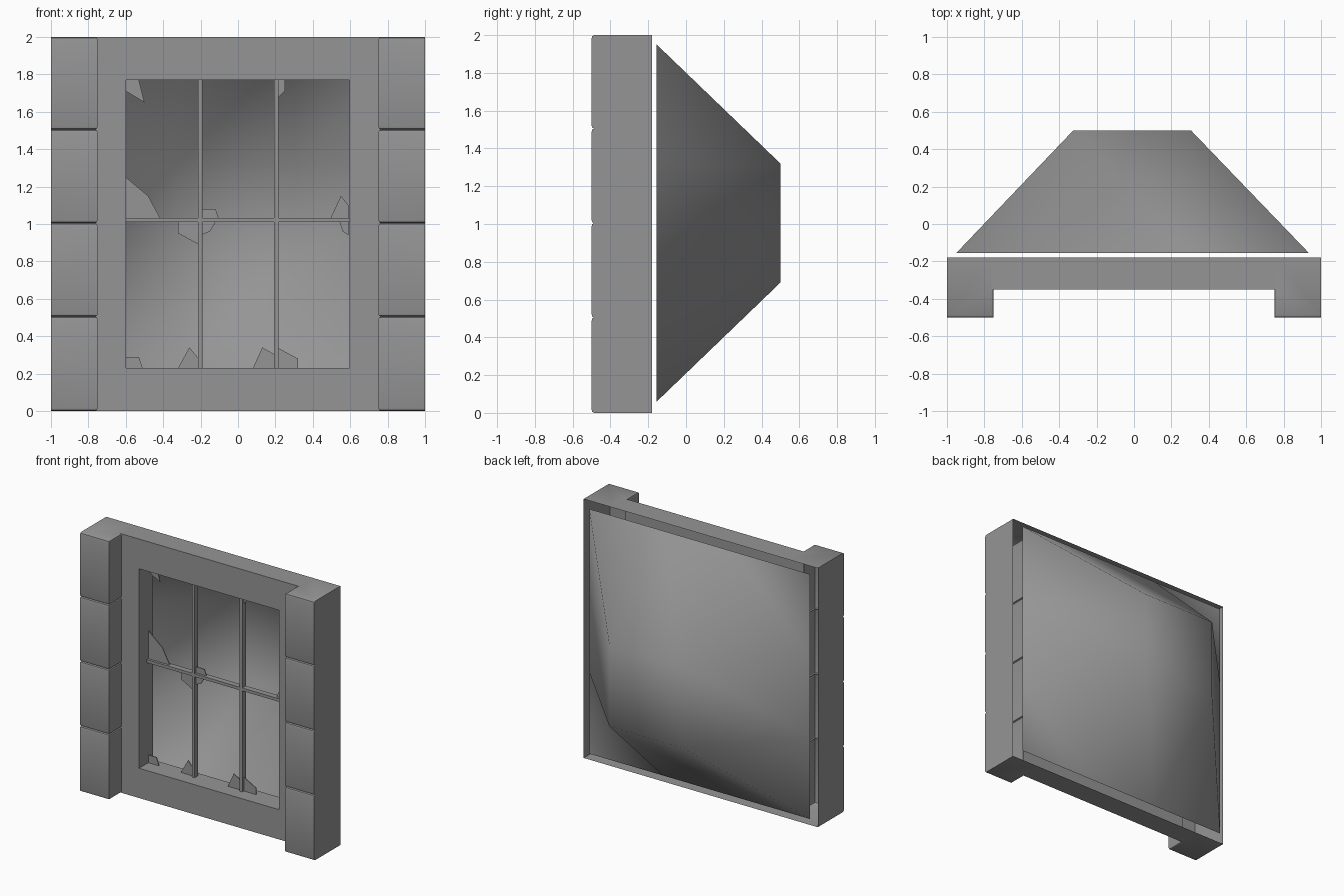
import bpy
import bmesh
from math import radians

default_cube = bpy.data.objects.get("Cube")
if default_cube:
    bpy.data.objects.remove(default_cube, do_unlink=True)

# Single stone grey material
grey = bpy.data.materials.new("stone_grey")
grey.use_nodes = True
colour = (0.3, 0.3, 0.3, 1)
grey.diffuse_color = colour
grey.node_tree.nodes["Principled BSDF"].inputs["Base Color"].default_value = colour

BACK, WALL, FRONT = -0.18, -0.35, -0.5
GLASS = -0.235
HEIGHT = 2.0
ROUND = 0.013


def finish(name, bm, smooth_angle=0):
    """Turn a bmesh into a named grey object, smooth below the given angle."""
    bmesh.ops.recalc_face_normals(bm, faces=bm.faces[:])
    for face in bm.faces:
        face.smooth = smooth_angle > 0
    mesh = bpy.data.meshes.new(name)
    bm.to_mesh(mesh)
    bm.free()
    if smooth_angle:
        mesh.set_sharp_from_angle(angle=radians(smooth_angle))
    mesh.materials.append(grey)
    obj = bpy.data.objects.new(name, mesh)
    bpy.context.collection.objects.link(obj)
    return obj


def add_ring(bm, points):
    return [bm.verts.new(p) for p in points]


def bridge(bm, a, b, closed=True):
    """Join two equal rings of vertices with quads."""
    count = len(a)
    for i in range(count if closed else count - 1):
        j = (i + 1) % count
        bm.faces.new((a[i], a[j], b[j], b[i]))


def rectangle(x0, x1, z0, z1, y):
    return [(x0, y, z0), (x1, y, z0), (x1, y, z1), (x0, y, z1)]


def box(name, x0, x1, y0, y1, z0, z1):
    bm = bmesh.new()
    near = add_ring(bm, rectangle(x0, x1, z0, z1, y0))
    far = add_ring(bm, rectangle(x0, x1, z0, z1, y1))
    bridge(bm, near, far)
    bm.faces.new(near)
    bm.faces.new(far)
    return finish(name, bm)


# Wall plate: open-backed sheet with a window reveal and top and bottom flanges
opening = (-0.6, 0.595, 0.23, 1.77)
side_edge = 0.75 + ROUND
bm = bmesh.new()
edge = add_ring(bm, rectangle(-side_edge, side_edge, 0, HEIGHT, WALL))
hole = add_ring(bm, rectangle(*opening, WALL))
reveal = add_ring(bm, rectangle(*opening, BACK))
rim = add_ring(bm, rectangle(-side_edge, side_edge, 0, HEIGHT, BACK))
bridge(bm, edge, hole)
bridge(bm, hole, reveal)
for i in (0, 2):
    bm.faces.new((edge[i], rim[i], rim[i + 1], edge[i + 1]))
finish("wall_plate", bm)


# Pilasters: open-backed stacks of four blocks with softly rounded joints
def pilaster(name, side):
    def section(z, inset):
        inner, front = 0.75 + inset, FRONT + inset
        outline = [(1, BACK), (1, front), (inner, front), (inner, WALL)]
        return add_ring(bm, [(side * x, y, z) for x, y in outline])

    bm = bmesh.new()
    soft = [(0, ROUND), (ROUND * 0.4, ROUND * 0.3), (ROUND * 1.4, 0)]
    levels = list(soft)
    for joint in (0.505, 1.005, 1.505):
        levels += [(joint - dz, inset) for dz, inset in soft[:0:-1]]
        levels += [(joint + dz, inset) for dz, inset in soft]
    levels += [(HEIGHT - dz, inset) for dz, inset in reversed(soft)]
    rings = [section(z, inset) for z, inset in levels]
    for lower, upper in zip(rings, rings[1:]):
        bridge(bm, lower, upper, closed=False)
    for ring, z in ((rings[0], 0), (rings[-1], HEIGHT)):
        corner = bm.verts.new((side * side_edge, BACK, z))
        bm.faces.new(ring + [corner])
    finish(name, bm, smooth_angle=40)


pilaster("left_pilaster", 1)
pilaster("right_pilaster", -1)

# Window bars
bar, depth = 0.012, 0.022
x0, x1, z0, z1 = opening
for name, x in (("left_bar", 0.205), ("right_bar", -0.203)):
    box(name, x - bar, x + bar, GLASS - depth, GLASS + depth, z0, z1)
box("cross_bar", x0, x1, GLASS - depth, GLASS + depth, 1.01, 1.033)

# Broken glass shards, outlines in hundredths of a unit
shards = {
    "top_corner": [(-60, 177), (-53, 177), (-50, 165), (-60, 171)],
    "top_bar": [(21, 177), (25, 177), (25, 171), (21, 167)],
    "middle_corner": [(-60, 125), (-48, 115), (-41, 102), (-60, 102)],
    "middle_bar": [(-20, 108), (-12, 108), (-10, 102), (-20, 102)],
    "middle_edge": [(49, 102), (55, 115), (59, 110), (59, 102)],
    "hanging_large": [(-32, 102), (-32, 95), (-21, 89), (-21, 102)],
    "hanging_small": [(-20, 101), (-12, 101), (-15, 96), (-20, 94)],
    "hanging_edge": [(54, 102), (56, 96), (59, 94), (59, 102)],
    "bottom_corner": [(-60, 29), (-53, 29), (-51, 23), (-60, 23)],
    "bottom_spike": [(-32, 23), (-26, 34), (-21, 28), (-21, 23)],
    "bottom_tooth": [(8, 23), (13, 34), (20, 30), (20, 23)],
    "bottom_bar": [(21, 34), (32, 28), (32, 23), (21, 23)],
}
for name, outline in shards.items():
    bm = bmesh.new()
    bm.faces.new(add_ring(bm, [(x / 100, GLASS, z / 100) for x, z in outline]))
    shard = finish(name + "_shard", bm)
    thickness = shard.modifiers.new("thickness", "SOLIDIFY")
    thickness.thickness = 0.006
    thickness.offset = 0

# Smooth rear hood: a three by three grid with its centre cell pushed back,
# every cell split along the same diagonal
bm = bmesh.new()
columns = (-0.95, -0.325, 0.305, 0.935)
rows = (0.06, 0.69, 1.32, 1.95)
middle = (1, 2)
grid = [[bm.verts.new((x, 0.5 if i in middle and j in middle else -0.155, z))
         for j, z in enumerate(rows)] for i, x in enumerate(columns)]
for i in range(3):
    for j in range(3):
        a, b = grid[i][j], grid[i + 1][j + 1]
        bm.faces.new((a, grid[i + 1][j], b))
        bm.faces.new((a, b, grid[i][j + 1]))
finish("rear_hood", bm, smooth_angle=180)
